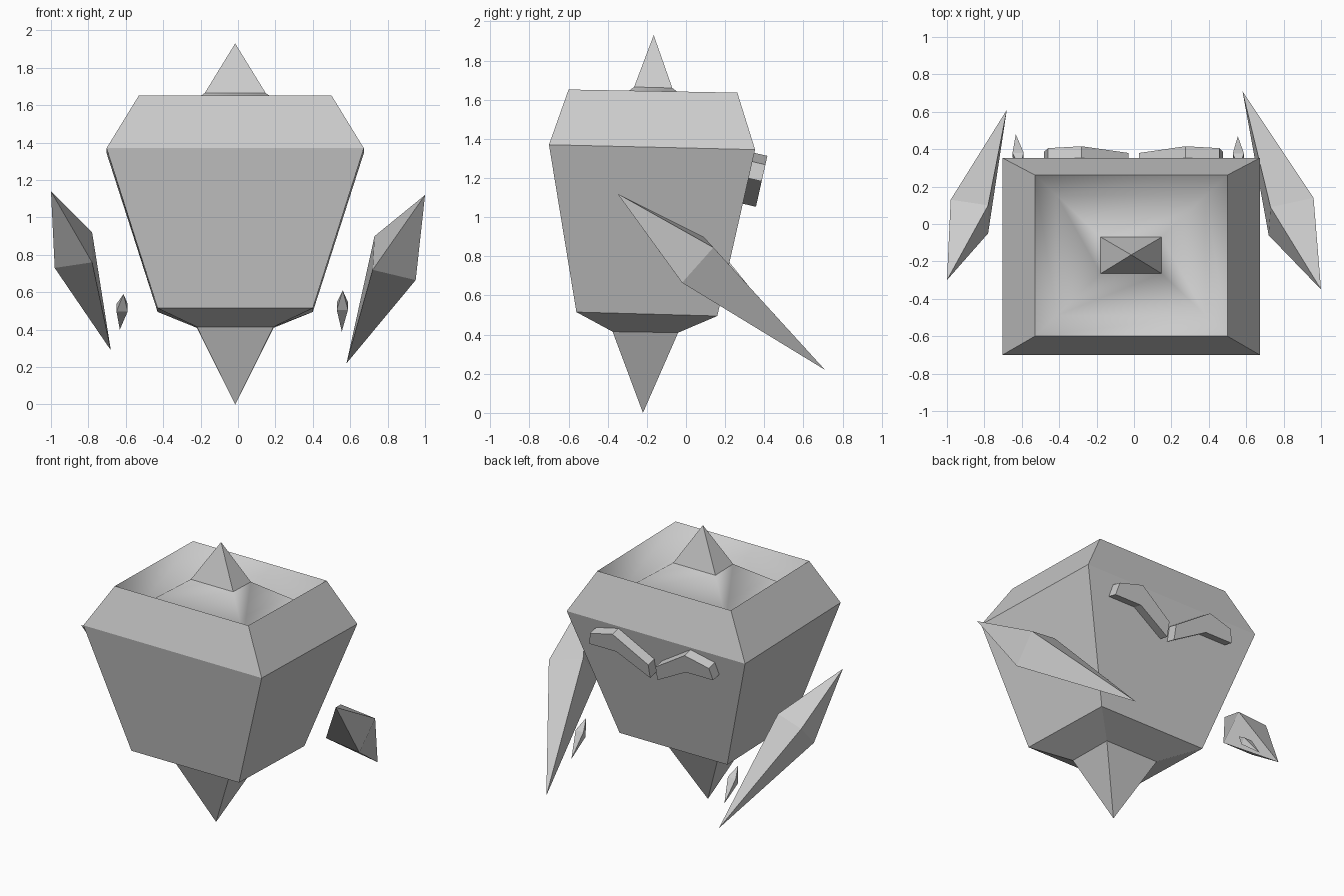
import bpy, bmesh
from mathutils import Vector

if "Cube" in bpy.data.objects:
    bpy.data.objects.remove(bpy.data.objects["Cube"])

CX = -0.015  # middle of the slightly off-centre body


def finish(name, bm):
    bmesh.ops.recalc_face_normals(bm, faces=bm.faces)
    mesh = bpy.data.meshes.new(name)
    bm.to_mesh(mesh)
    bm.free()
    obj = bpy.data.objects.new(name, mesh)
    bpy.context.collection.objects.link(obj)
    return obj


def add_ring(bm, hx, y0, y1, z0, z1):
    """Rectangular ring: half width, front/back y, front/back height."""
    return [bm.verts.new(p) for p in ((CX - hx, y0, z0), (CX + hx, y0, z0),
                                      (CX + hx, y1, z1), (CX - hx, y1, z1))]


def hull(name, points):
    bm = bmesh.new()
    for p in points:
        bm.verts.new(p)
    bmesh.ops.convex_hull(bm, input=bm.verts)
    return finish(name, bm)


# Body: stacked rectangular rings from bottom point to top spike,
# with a sunken trough between the rim and the spike
rings = [
    (0.205, -0.375, -0.04, 0.415, 0.41),
    (0.415, -0.56, 0.16, 0.515, 0.495),
    (0.688, -0.70, 0.353, 1.37, 1.345),
    (0.515, -0.60, 0.262, 1.652, 1.636),
    (0.40, -0.49, 0.155, 1.50, 1.49),
    (0.163, -0.265, -0.07, 1.665, 1.66),
]
bm = bmesh.new()
loops = [add_ring(bm, *r) for r in rings]
roof = []
for k, (a, b) in enumerate(zip(loops, loops[1:])):
    for i in range(4):
        j = (i + 1) % 4
        f = bm.faces.new((a[i], a[j], b[j], b[i]))
        if k >= 3:
            roof.append(f)
for loop, tip in ((loops[0], (CX, -0.22, 0.0)), (loops[-1], (CX, -0.165, 1.93))):
    t = bm.verts.new(tip)
    for i in range(4):
        bm.faces.new((loop[i], loop[(i + 1) % 4], t))
# Soft shading only inside the sunken roof
for f in roof:
    f.smooth = True
for e in bm.edges:
    e.smooth = all(f in roof for f in e.link_faces)
finish("body", bm)

# Side blades: thin spindles with four middle corners
hull("blade_right", [(1.0, -0.35, 1.12), (0.58, 0.71, 0.22), (0.73, 0.09, 0.90),
                     (0.72, -0.06, 0.72), (0.96, 0.14, 0.845), (0.95, -0.02, 0.665)])
hull("blade_left", [(-1.0, -0.30, 1.14), (-0.68, 0.61, 0.29), (-0.78, 0.10, 0.92),
                    (-0.78, -0.05, 0.76), (-0.98, 0.13, 0.88), (-0.98, -0.01, 0.73)])

# Small splinters beside the blades
for name, top, low in (("splinter_right", (0.56, 0.30, 0.61), (0.555, 0.47, 0.39)),
                       ("splinter_left", (-0.612, 0.30, 0.59), (-0.632, 0.48, 0.40))):
    top, low = Vector(top), Vector(low)
    mid = top.lerp(low, 0.38)
    hull(name, [top, low] + [mid + Vector((sx * 0.03, sy * 0.012, sy * 0.02))
                             for sx in (-1, 1) for sy in (-1, 1)])

# Bent brows raised from the sloping back face
profile = [(0.48, 1.20), (0.46, 1.285), (0.28, 1.33), (0.03, 1.17),
           (0.03, 1.07), (0.27, 1.20)]
push = Vector((0, 0.073, -0.017))
for name, s in (("brow_right", 1), ("brow_left", -1)):
    bm = bmesh.new()
    base = [bm.verts.new((s * x + (-0.004 if s > 0 else 0), 0.35 - 0.224 * (1.345 - z) - 0.004, z))
            for x, z in profile]
    face = bm.faces.new(base)
    new = bmesh.ops.extrude_face_region(bm, geom=[face], use_keep_orig=True)
    bmesh.ops.translate(bm, vec=push,
                        verts=[g for g in new["geom"] if isinstance(g, bmesh.types.BMVert)])
    finish(name, bm)
